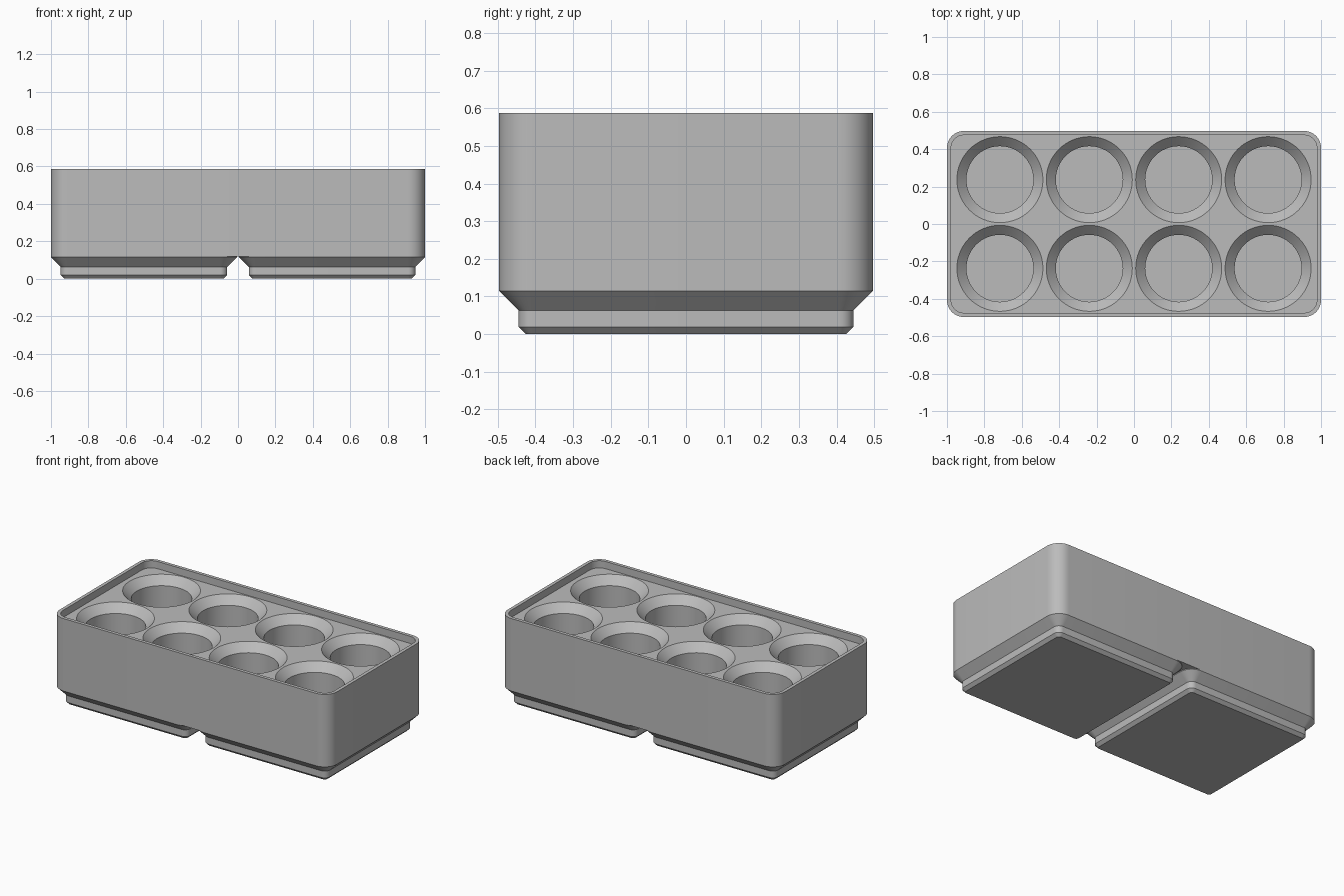
import bpy, bmesh, math

cube = bpy.data.objects.get("Cube")
if cube:
    bpy.data.objects.remove(cube, do_unlink=True)

grey = bpy.data.materials.new("plain grey")
grey.use_nodes = True
grey.diffuse_color = (0.5, 0.5, 0.5, 1)
grey.node_tree.nodes["Principled BSDF"].inputs["Base Color"].default_value = (0.5, 0.5, 0.5, 1)


def rounded_rect(cx, hx, hy, r, z, steps=10):
    """Points of a rounded rectangle, counter-clockwise."""
    pts = []
    for q, (sx, sy) in enumerate([(1, 1), (-1, 1), (-1, -1), (1, -1)]):
        for i in range(steps + 1):
            a = math.pi / 2 * (q + i / steps)
            pts.append((cx + sx * (hx - r) + r * math.cos(a),
                        sy * (hy - r) + r * math.sin(a), z))
    return pts


def circle(cx, cy, r, z, steps=64):
    return [(cx + r * math.cos(math.tau * i / steps),
             cy + r * math.sin(math.tau * i / steps), z) for i in range(steps)]


def loft(bm, loops):
    """Skin a stack of equal loops and cap both ends."""
    rings = [[bm.verts.new(p) for p in loop] for loop in loops]
    for a, b in zip(rings, rings[1:]):
        for i in range(len(a)):
            j = (i + 1) % len(a)
            bm.faces.new((a[i], a[j], b[j], b[i]))
    bm.faces.new(rings[0][::-1])
    bm.faces.new(rings[-1])


def make_object(name, bm):
    bmesh.ops.recalc_face_normals(bm, faces=bm.faces)
    mesh = bpy.data.meshes.new(name)
    bm.to_mesh(mesh)
    bm.free()
    mesh.materials.append(grey)
    obj = bpy.data.objects.new(name, mesh)
    bpy.context.collection.objects.link(obj)
    return obj


def smooth(obj):
    bpy.ops.object.select_all(action="DESELECT")
    obj.select_set(True)
    bpy.context.view_layer.objects.active = obj
    bpy.ops.object.shade_smooth_by_angle(angle=math.radians(25))


BASE, FLOOR, TOP = 0.12, 0.54, 0.587
HALF_Y = 0.497

# Tray body with a thin raised rim
bm = bmesh.new()
rim = 0.022
loft(bm, [rounded_rect(0, 1, HALF_Y, 0.09, BASE),
          rounded_rect(0, 1, HALF_Y, 0.09, TOP),
          rounded_rect(0, 1 - rim, HALF_Y - rim, 0.09 - rim, TOP),
          rounded_rect(0, 1 - rim, HALF_Y - rim, 0.09 - rim, FLOOR)])
body = make_object("tray_body", bm)

# Eight round pockets with chamfered mouths
bm = bmesh.new()
for x in (-0.717, -0.239, 0.239, 0.717):
    for y in (-0.237, 0.237):
        loft(bm, [circle(x, y, r, z) for r, z in
                  ((0.179, 0.17), (0.179, FLOOR - 0.051), (0.23, FLOOR), (0.23, FLOOR + 0.02))])
cutter = make_object("pocket_cutter", bm)
cutter.hide_render = True
cut = body.modifiers.new("pockets", "BOOLEAN")
cut.operation = "DIFFERENCE"
cut.solver = "EXACT"
cut.object = cutter
bpy.context.view_layer.objects.active = body
bpy.ops.object.modifier_apply(modifier=cut.name)
bpy.data.objects.remove(cutter, do_unlink=True)
smooth(body)

# Two stepped feet: inset from the body outline, with height
steps = ((0.071, 0), (0.052, 0.019), (0.052, 0.063), (0, 0.115), (0, BASE))
for name, cx in (("right_foot", -0.503), ("left_foot", 0.503)):
    bm = bmesh.new()
    loft(bm, [rounded_rect(cx, HALF_Y - d, HALF_Y - d, 0.09 - d, z) for d, z in steps])
    smooth(make_object(name, bm))
